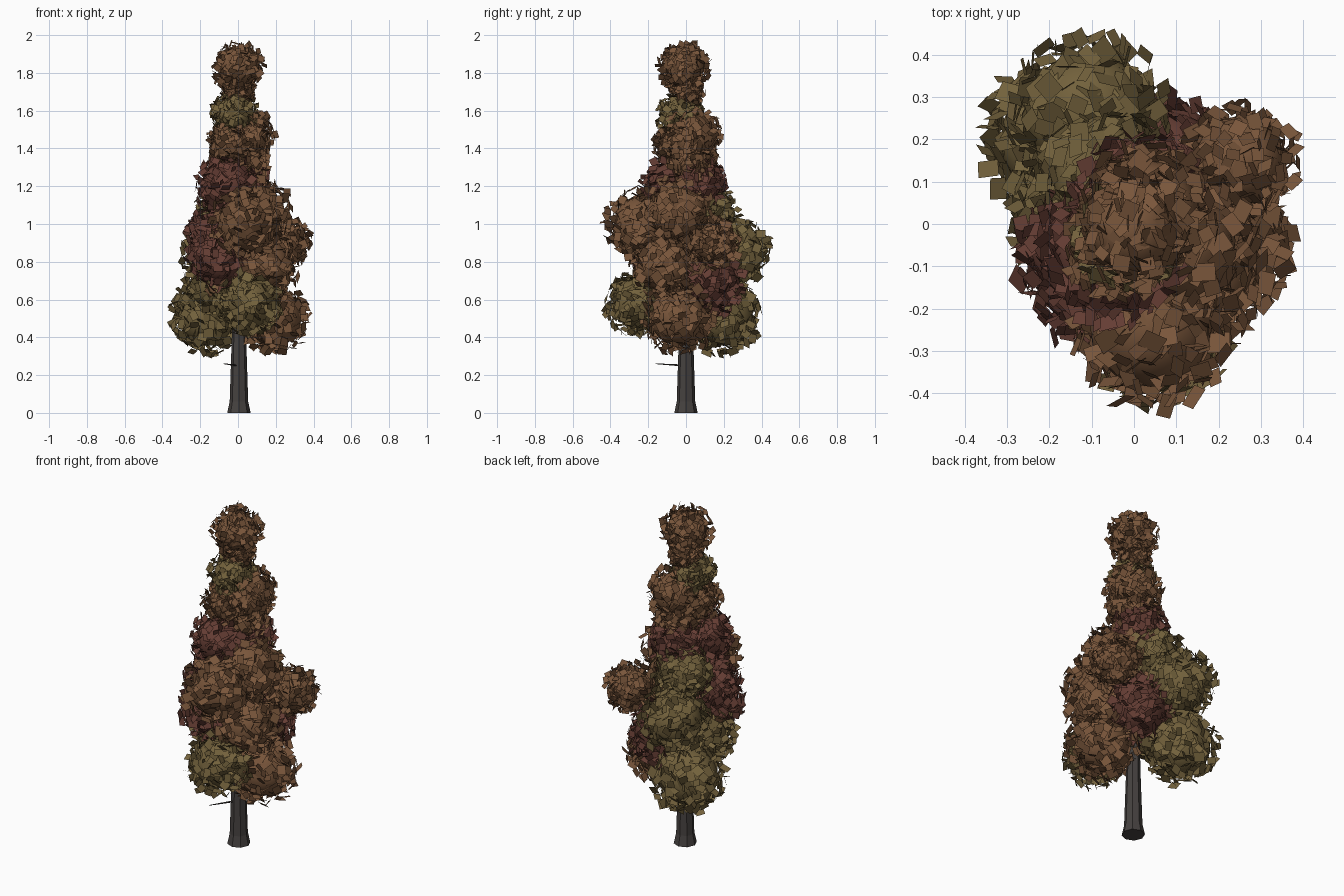
import bpy, bmesh, math, random
from mathutils import Vector, Matrix

if "Cube" in bpy.data.objects:
    bpy.data.objects.remove(bpy.data.objects["Cube"])

random.seed(7)


def material(name, rgb):
    m = bpy.data.materials.new(name)
    m.diffuse_color = (*rgb, 1)
    m.use_nodes = True
    m.node_tree.nodes["Principled BSDF"].inputs["Base Color"].default_value = m.diffuse_color
    return m


BROWN = material("brown_leaf", (0.19, 0.092, 0.043))
OLIVE = material("olive_leaf", (0.17, 0.12, 0.045))
RED = material("red_leaf", (0.13, 0.047, 0.034))
BARK = material("bark", (0.06, 0.053, 0.05))


def add_object(name, bm, mat):
    me = bpy.data.meshes.new(name)
    bm.to_mesh(me)
    bm.free()
    me.materials.append(mat)
    ob = bpy.data.objects.new(name, me)
    bpy.context.collection.objects.link(ob)
    return ob


def tube(name, stations, sides):
    """Lofted limb: stations are (x, y, z, radius), rings kept level."""
    bm = bmesh.new()
    rings = []
    for x, y, z, r in stations:
        rings.append([bm.verts.new((x + r * math.cos(2 * math.pi * i / sides),
                                    y + r * math.sin(2 * math.pi * i / sides), z))
                      for i in range(sides)])
    for a, b in zip(rings, rings[1:]):
        for i in range(sides):
            j = (i + 1) % sides
            bm.faces.new((a[i], a[j], b[j], b[i]))
    bm.faces.new(rings[0][::-1])
    bm.faces.new(rings[-1])
    return add_object(name, bm, BARK)


# Trunk with a flared foot, running up inside the crown
tube("trunk", [(.005, 0, 0, .062), (.005, 0, .06, .049), (.005, 0, .4, .038),
               (0, 0, 1.0, .025), (0, 0, 1.8, .01)], 8)

# Bare twig under the crown
bm = bmesh.new()
start, end = Vector((0, -.01, .25)), Vector((-.075, -.16, .26))
d = end - start
bmesh.ops.create_cone(bm, cap_ends=True, segments=5, radius1=.006, radius2=.002,
                      depth=d.length,
                      matrix=Matrix.Translation((start + end) / 2)
                      @ d.to_track_quat('Z', 'Y').to_matrix().to_4x4())
add_object("twig", bm, BARK)

# Foliage clumps: x, y, z, core radius, colour
CLUMPS = [
    (0, -.01, 1.83, .105, BROWN), (0, .01, 1.70, .070, BROWN),
    (-.02, -.03, 1.58, .095, OLIVE), (.035, .03, 1.46, .120, BROWN),
    (-.04, -.05, 1.42, .095, BROWN), (.02, .03, 1.33, .110, BROWN),
    (-.06, -.07, 1.20, .130, RED), (.01, .06, 1.21, .120, RED),
    (.09, -.04, 1.06, .150, BROWN), (.04, -.24, 1.00, .145, BROWN),
    (-.06, .10, 1.06, .130, OLIVE), (-.13, -.06, .94, .115, RED),
    (-.09, -.12, .82, .135, RED), (.25, .15, .90, .105, BROWN),
    (.14, -.12, .78, .140, BROWN), (-.11, .26, .85, .145, OLIVE),
    (-.16, .20, .51, .155, OLIVE), (.19, -.04, .50, .145, BROWN),
    (.06, -.26, .58, .130, OLIVE), (.07, .13, .69, .140, RED),
    (-.12, .03, .68, .135, OLIVE), (0, 0, .75, .160, BROWN),
]


def inside_other(p, k):
    return any(i != k and (p - Vector(c[:3])).length < c[3] * .85
               for i, c in enumerate(CLUMPS))


GOLDEN = math.pi * (3 - math.sqrt(5))
for k, (x, y, z, r, mat) in enumerate(CLUMPS):
    centre = Vector((x, y, z))
    # Smooth core of the clump
    bm = bmesh.new()
    bmesh.ops.create_icosphere(bm, subdivisions=3, radius=r,
                               matrix=Matrix.Translation(centre))
    for f in bm.faces:
        f.smooth = True
    add_object(f"clump_core_{k + 1}", bm, mat)

    # Loose square leaves scattered around the core
    bm = bmesh.new()
    n = 240
    for i in range(n):
        h = 1 - 2 * (i + .5) / n
        q = math.sqrt(1 - h * h)
        out = Vector((q * math.cos(i * GOLDEN), q * math.sin(i * GOLDEN), h))
        p = centre + out * r * random.uniform(.95, 1.36)
        if inside_other(p, k):
            continue
        jitter = Vector([random.uniform(-1, 1) for _ in range(3)])
        normal = (out + jitter * 1.0).normalized()
        rot = normal.to_track_quat('Z', 'Y').to_matrix() \
            @ Matrix.Rotation(random.uniform(0, math.tau), 3, 'Z')
        a = (.006 + .13 * r) * random.uniform(.75, 1.15)
        b = a * random.uniform(.65, 1)
        bm.faces.new([bm.verts.new(p + rot @ Vector(c)) for c in
                      ((-a, -b, 0), (a, -b, 0), (a, b, 0), (-a, b, 0))])
    add_object(f"clump_leaves_{k + 1}", bm, mat)
